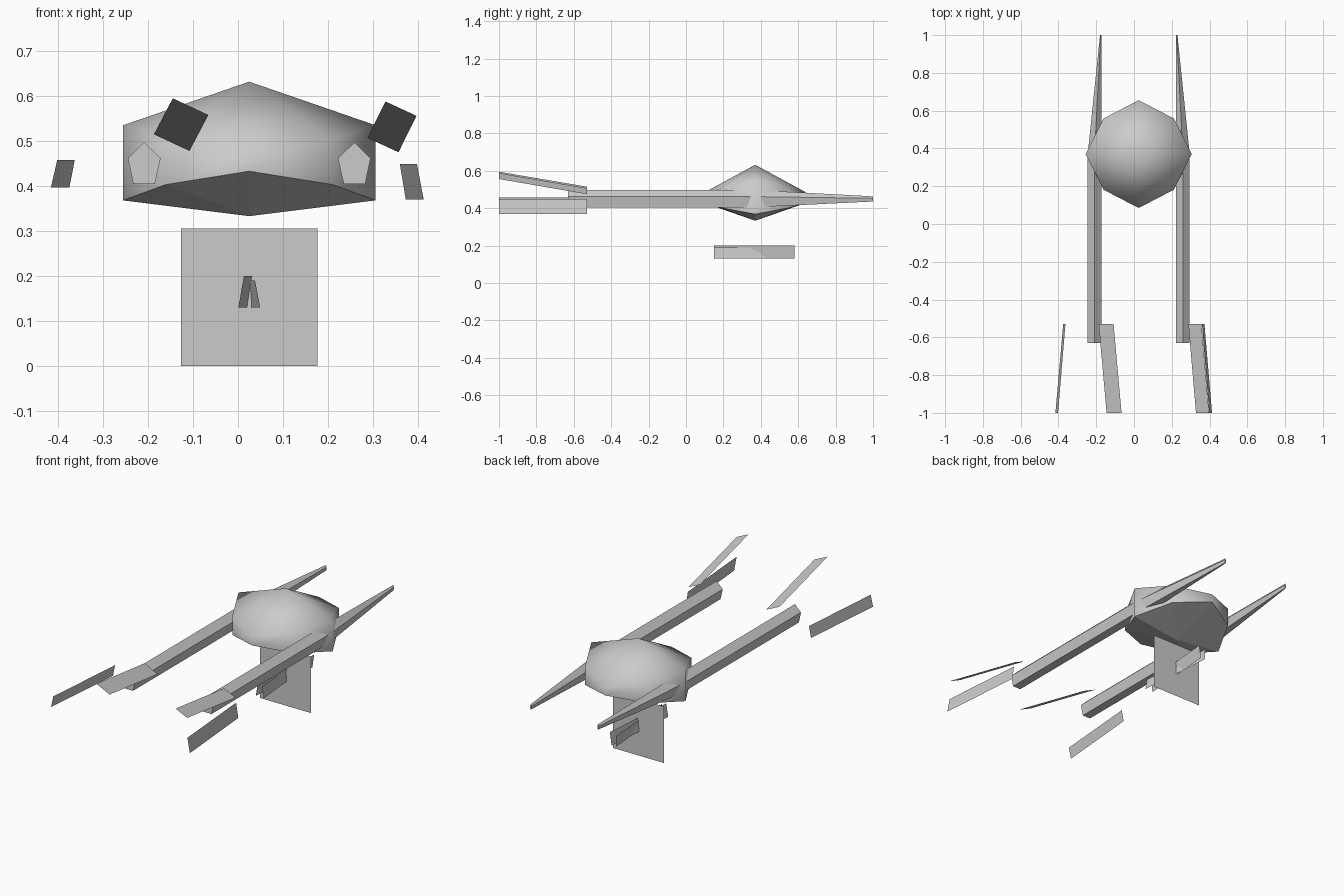
import bpy, bmesh
from math import sin, cos, pi

if "Cube" in bpy.data.objects:
    bpy.data.objects.remove(bpy.data.objects["Cube"])

CX, CY = 0.025, 0.37          # hull axis


def make(name, verts, faces, smooth=()):
    me = bpy.data.meshes.new(name)
    me.from_pydata(verts, [], faces)
    bm = bmesh.new()
    bm.from_mesh(me)
    if len(faces) > 1:
        bmesh.ops.recalc_face_normals(bm, faces=bm.faces)
    bm.faces.ensure_lookup_table()
    for i in smooth:
        bm.faces[i].smooth = True
    bm.to_mesh(me)
    bm.free()
    ob = bpy.data.objects.new(name, me)
    bpy.context.collection.objects.link(ob)
    return ob


def loft(name, rings):
    n = len(rings[0])
    verts = [p for r in rings for p in r]
    faces = [list(range(n)), list(range(len(verts) - n, len(verts)))]
    for k in range(len(rings) - 1):
        for i in range(n):
            j = (i + 1) % n
            faces.append([k * n + i, k * n + j, (k + 1) * n + j, (k + 1) * n + i])
    return make(name, verts, faces)


def plate(name, front, back, y0, y1):
    """Thin sheet running from an edge at y0 to an edge at y1 (x, z pairs)."""
    (a, b), (c, d) = front, back
    return make(name, [(a[0], y0, a[1]), (b[0], y0, b[1]),
                       (d[0], y1, d[1]), (c[0], y1, c[1])], [(0, 1, 2, 3)])


# Eight-sided hull: deep at the sides, thin at front and back
low, high = [], []
for i in range(8):
    a = i * pi / 4
    r = 0.263 if i % 2 else 0.281
    x, y = CX + r * cos(a), CY + r * 1.015 * sin(a)
    t = (0, 0.54, 1, 0.54)[i % 4]
    low.append((x, y, 0.368 + 0.065 * t))
    high.append((x, y, 0.535 - 0.058 * t))
verts = low + high + [(CX, CY, 0.333), (CX, CY, 0.632)]
faces = []
for i in range(8):
    j = (i + 1) % 8
    faces += [(i, j, 8 + j, 8 + i), (8 + i, 8 + j, 17), (j, i, 16)]
make("hull", verts, faces, [k for k in range(24) if k % 3 != 2])

# Five-sided booms and tapered rear spikes, as (offset from inner edge, z)
PENTAGON = [(0.037, 0.497), (0.073, 0.462), (0.061, 0.405), (0.013, 0.405), (0.0, 0.462)]


def ring(side, y, sx=1, sz=1):
    return [(CX + side * (0.197 + u * sx), y, 0.449 + (z - 0.449) * sz) for u, z in PENTAGON]


for side, label in ((-1, "left"), (1, "right")):
    loft(label + "_boom", [ring(side, -0.63), ring(side, CY)])
    loft(label + "_rear_spike", [ring(side, CY), ring(side, 1.0, 0.11, 0.3)])

# Thin plates around the boom fronts
plate("left_upper_plate", [(-0.145, 0.595), (-0.066, 0.558)],
      [(-0.187, 0.515), (-0.108, 0.478)], -1, -0.53)
plate("right_upper_plate", [(0.328, 0.588), (0.397, 0.556)],
      [(0.288, 0.507), (0.357, 0.475)], -1, -0.53)
plate("left_outer_plate", [(-0.402, 0.458), (-0.416, 0.397)],
      [(-0.363, 0.458), (-0.375, 0.397)], -1, -0.53)
plate("right_outer_plate", [(0.398, 0.449), (0.413, 0.37)],
      [(0.36, 0.449), (0.373, 0.37)], -1, -0.53)

# Square sheet under the hull with two crossing plates through it
make("lower_panel", [(-0.127, CY, 0), (0.177, CY, 0), (0.177, CY, 0.305), (-0.127, CY, 0.305)],
     [(0, 1, 2, 3)])
plate("cross_plate_a", [(0.001, 0.13), (0.013, 0.20)], [(0.038, 0.13), (0.048, 0.20)], 0.15, 0.58)
plate("cross_plate_b", [(0.049, 0.13), (0.038, 0.19)], [(0.012, 0.13), (0.010, 0.19)], 0.15, 0.58)
